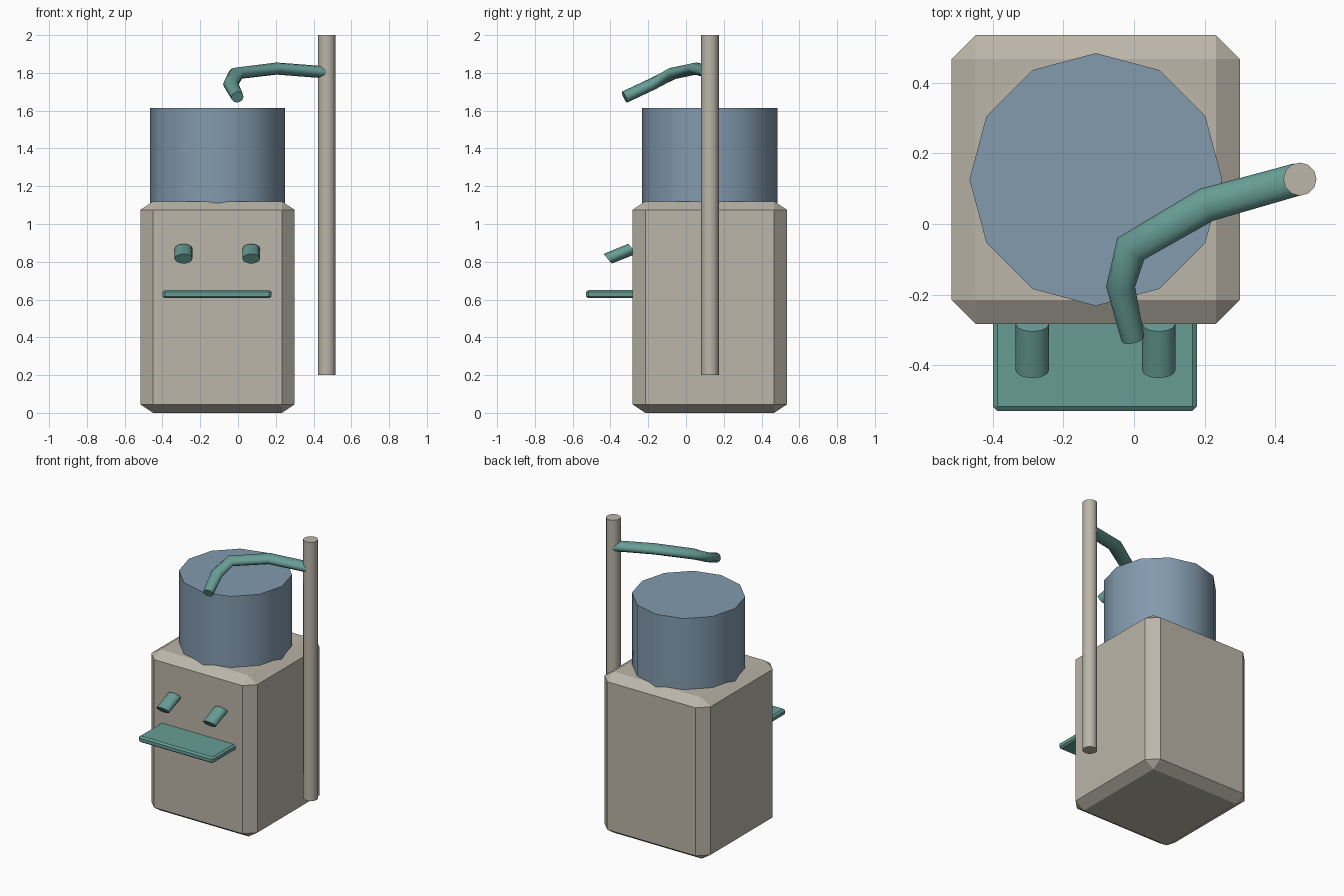
import bpy, bmesh, math
from mathutils import Vector

if "Cube" in bpy.data.objects:
    bpy.data.objects.remove(bpy.data.objects["Cube"])


def material(name, rgb):
    m = bpy.data.materials.new(name)
    m.diffuse_color = (*rgb, 1)
    m.use_nodes = True
    m.node_tree.nodes["Principled BSDF"].inputs["Base Color"].default_value = m.diffuse_color
    return m


BEIGE = material("warm_grey", (0.50, 0.465, 0.395))
BLUE = material("slate_blue", (0.225, 0.325, 0.425))
TEAL = material("teal", (0.135, 0.335, 0.30))


def finish(name, bm, mat):
    bmesh.ops.recalc_face_normals(bm, faces=bm.faces[:])
    me = bpy.data.meshes.new(name)
    bm.to_mesh(me)
    bm.free()
    me.materials.append(mat)
    ob = bpy.data.objects.new(name, me)
    bpy.context.collection.objects.link(ob)
    return ob


def chamfered_box(name, lo, hi, bevel, bevel_z, mat):
    """Box between two corners, with a chamfer of different height and width."""
    lo, hi = Vector(lo), Vector(hi)
    size, mid, k = hi - lo, (lo + hi) / 2, bevel / bevel_z
    bm = bmesh.new()
    bmesh.ops.create_cube(bm, size=1)
    bmesh.ops.scale(bm, vec=(size.x, size.y, size.z * k), verts=bm.verts[:])
    bmesh.ops.bevel(bm, geom=bm.edges[:], offset=bevel, segments=1,
                    affect='EDGES', clamp_overlap=True)
    bmesh.ops.scale(bm, vec=(1, 1, 1 / k), verts=bm.verts[:])
    bmesh.ops.translate(bm, vec=mid, verts=bm.verts[:])
    return finish(name, bm, mat)


def loft(name, rings, mat, sides=12):
    """Smooth skin through elliptical rings (centre, half axis, half axis), flat caps."""
    bm = bmesh.new()
    loops = []
    for c, u, v in rings:
        loops.append([bm.verts.new(Vector(c) + Vector(u) * math.cos(a) + Vector(v) * math.sin(a))
                      for a in (math.tau * i / sides for i in range(sides))])
    for a, b in zip(loops, loops[1:]):
        for i in range(sides):
            j = (i + 1) % sides
            bm.faces.new((a[i], a[j], b[j], b[i])).smooth = True
    bm.faces.new(loops[0])
    bm.faces.new(loops[-1])
    return finish(name, bm, mat)


def cylinder(name, x, y, r, z0, z1, mat):
    return loft(name, [((x, y, z), (r, 0, 0), (0, r, 0)) for z in (z0, z1)], mat)


# Body block, drum on top and side pole
chamfered_box("body", (-0.517, -0.283, 0), (0.30, 0.535, 1.12), 0.068, 0.045, BEIGE)
cylinder("drum", -0.108, 0.126, 0.358, 1.11, 1.615, BLUE)
cylinder("pole", 0.47, 0.127, 0.047, 0.20, 2.0, BEIGE)

# Front tray
chamfered_box("tray", (-0.40, -0.53, 0.607), (0.178, -0.24, 0.65), 0.013, 0.010, TEAL)

# Two slanted knobs
for side, x in (("left", -0.288), ("right", 0.07)):
    loft(side + "_knob", [((x, y, z), (0.047, 0, 0), (0, 0.0215, -0.026))
                          for y, z in ((-0.415, 0.816), (-0.283, 0.869))], TEAL)

# Bent spout reaching from the pole over the drum: point and half width
path = [((0.465, 0.127, 1.803), 0.046), ((0.204, 0.054, 1.823), 0.049),
        ((-0.009, -0.07, 1.797), 0.049), ((-0.038, -0.178, 1.741), 0.041),
        ((-0.003, -0.325, 1.672), 0.033)]
points = [Vector(p) for p, w in path]
rings = []
for i, (p, w) in enumerate(path):
    before = (points[i] - points[i - 1]).normalized() if i else Vector()
    after = (points[i + 1] - points[i]).normalized() if i < len(path) - 1 else Vector()
    t = (before + after).normalized()
    across = t.cross(Vector((0, 0, 1))).normalized()
    rings.append((p, across * w, across.cross(t) * 0.032))
loft("spout", rings, TEAL)
